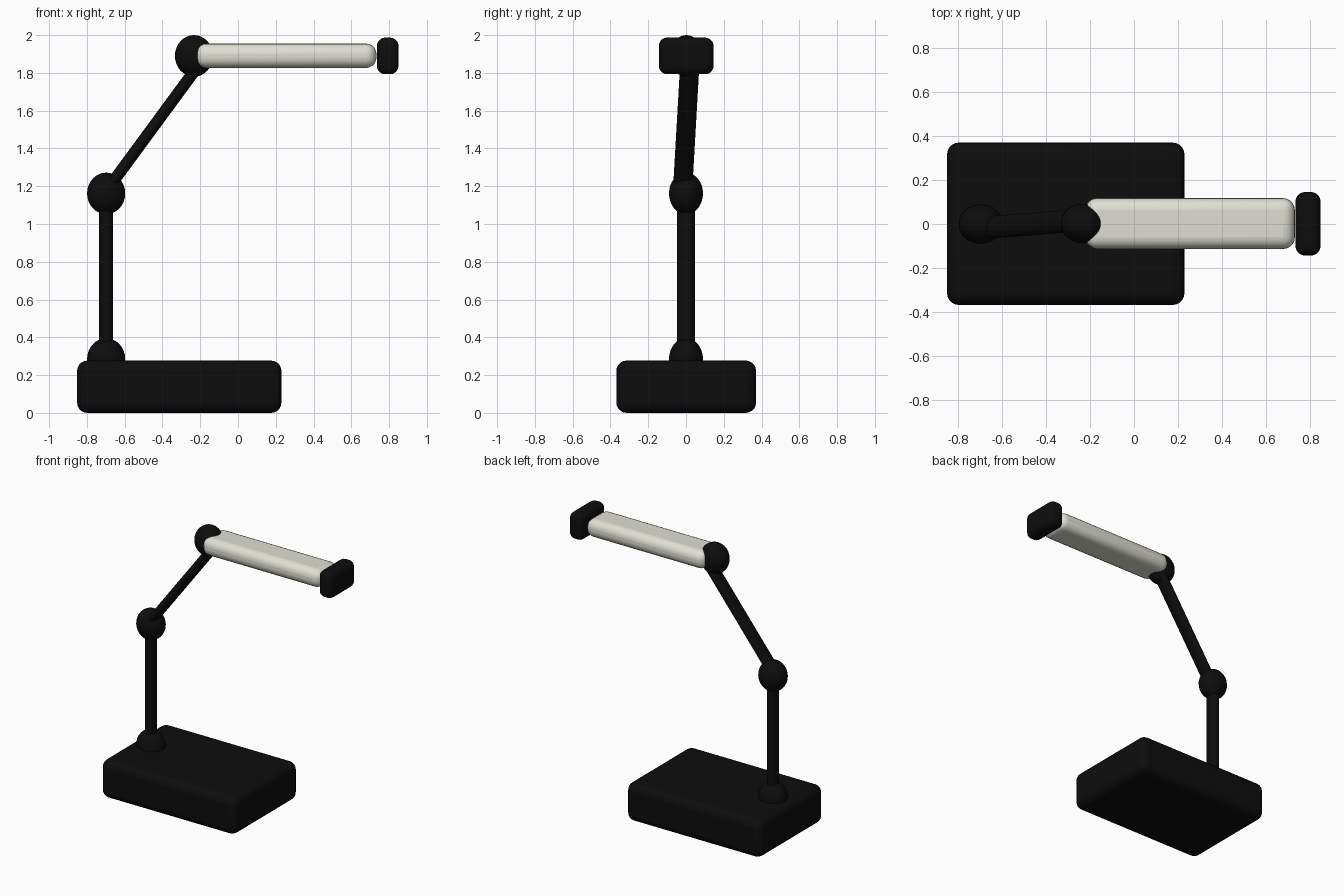
import bpy
from mathutils import Vector

cube = bpy.data.objects.get("Cube")
if cube:
    bpy.data.objects.remove(cube, do_unlink=True)


def material(name, colour):
    m = bpy.data.materials.new(name)
    m.use_nodes = True
    m.diffuse_color = colour
    m.node_tree.nodes["Principled BSDF"].inputs["Base Color"].default_value = colour
    return m


BLACK = material("matte black", (0.004, 0.004, 0.004, 1))
WHITE = material("warm white", (0.74, 0.74, 0.65, 1))


def finish(name, mat):
    obj = bpy.context.object
    obj.name = name
    obj.data.materials.append(mat)
    bpy.ops.object.shade_smooth_by_angle()
    return obj


def rounded_box(name, low, high, radius, mat):
    low, high = Vector(low), Vector(high)
    bpy.ops.mesh.primitive_cube_add(size=1, location=(low + high) / 2)
    bpy.context.object.scale = high - low
    bpy.ops.object.transform_apply(location=False, rotation=False, scale=True)
    bevel = bpy.context.object.modifiers.new("rounding", "BEVEL")
    bevel.width = radius
    bevel.segments = 5
    return finish(name, mat)


def joint(name, centre):
    bpy.ops.mesh.primitive_uv_sphere_add(segments=32, ring_count=16, radius=1, location=centre)
    bpy.context.object.scale = (0.101, 0.09, 0.11)
    return finish(name, BLACK)


def rod(name, start, end, half_x, half_y):
    start, end = Vector(start), Vector(end)
    axis = end - start
    bpy.ops.mesh.primitive_cylinder_add(vertices=32, radius=1, depth=1, location=(start + end) / 2)
    obj = bpy.context.object
    obj.scale = (half_x, half_y, axis.length)
    obj.rotation_euler = Vector((0, 0, 1)).rotation_difference(axis).to_euler()
    return finish(name, BLACK)


# Base block
rounded_box("base", (-0.852, -0.369, 0), (0.23, 0.371, 0.277), 0.055, BLACK)

# Ball joints
joint("base_joint", (-0.698, 0, 0.285))
joint("elbow_joint", (-0.698, 0, 1.162))
joint("head_joint", (-0.233, 0.002, 1.89))

# Arm rods
rod("lower_arm", (-0.698, 0, 0.2), (-0.698, 0, 1.16), 0.037, 0.047)
rod("upper_arm", (-0.694, -0.018, 1.18), (-0.205, 0.02, 1.845), 0.031, 0.051)

# Light tube and its end cap
rounded_box("light_tube", (-0.222, -0.114, 1.826), (0.733, 0.118, 1.955), 0.055, WHITE)
rounded_box("end_cap", (0.735, -0.144, 1.793), (0.85, 0.146, 1.987), 0.045, BLACK)
